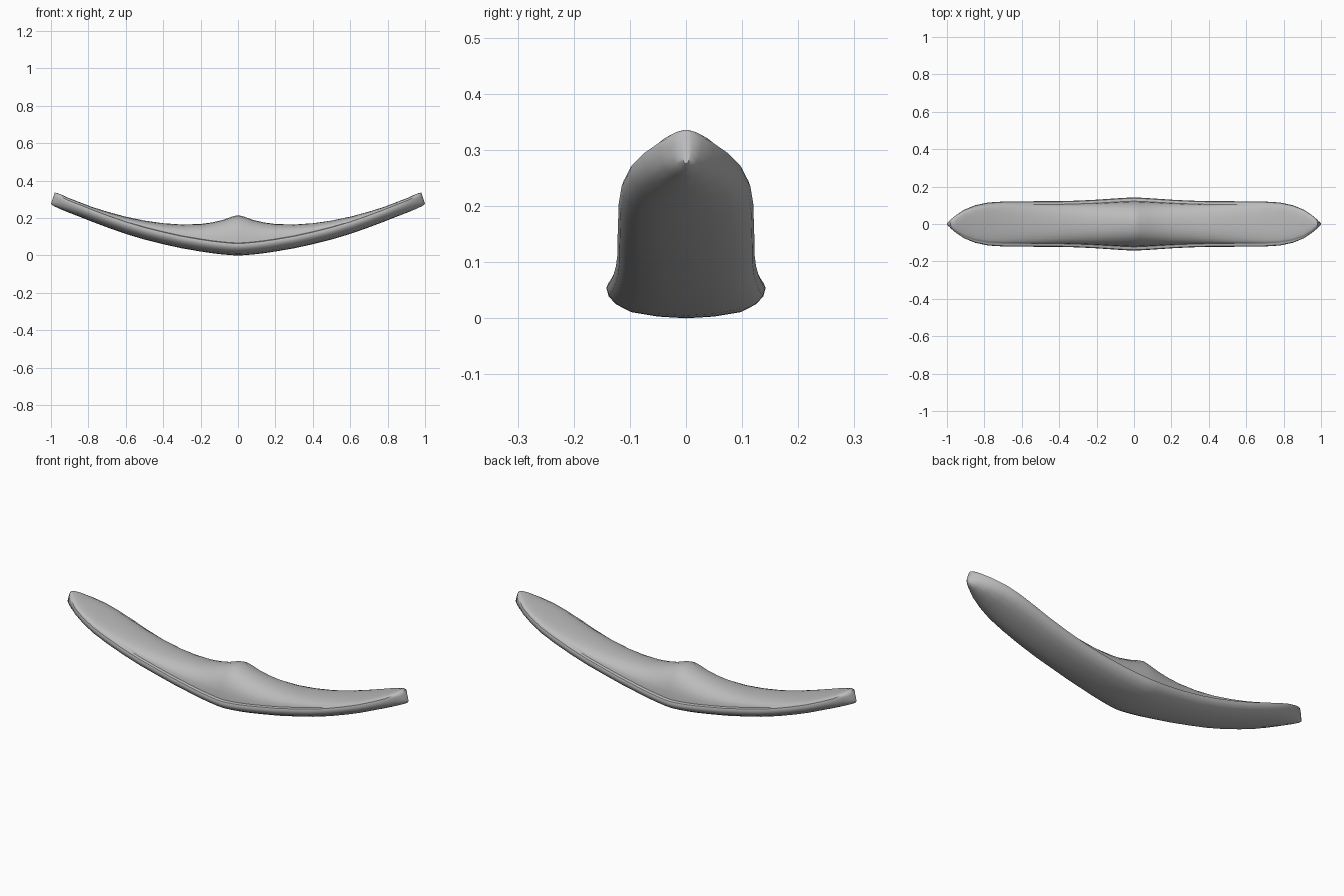
import bpy, bmesh, math

if "Cube" in bpy.data.objects:
    bpy.data.objects.remove(bpy.data.objects["Cube"])

# Profiles along the half length: x, bottom z, top z, half width
STATIONS = [
    (0.00, 0.000, 0.215, 0.142), (0.03, 0.001, 0.208, 0.141),
    (0.08, 0.005, 0.190, 0.138), (0.14, 0.012, 0.176, 0.134),
    (0.20, 0.021, 0.168, 0.130), (0.30, 0.038, 0.165, 0.125),
    (0.40, 0.060, 0.172, 0.122), (0.50, 0.085, 0.186, 0.122),
    (0.60, 0.115, 0.207, 0.121), (0.70, 0.150, 0.234, 0.120),
    (0.78, 0.180, 0.259, 0.115), (0.85, 0.208, 0.286, 0.100),
    (0.91, 0.231, 0.308, 0.076), (0.96, 0.252, 0.327, 0.047),
    (0.985, 0.264, 0.334, 0.028), (1.00, 0.275, 0.336, 0.010),
]


def half_section(b, t, w):
    """Underside, rounded rim, groove, then domed top."""
    rim = b + min(0.06, (t - b) * 0.78)
    pts = [(0, b), (0.35 * w, b + 0.003), (0.69 * w, b + 0.011),
           (0.88 * w, b + 0.025), (0.97 * w, b + 0.039),
           (w, rim - 0.006), (0.97 * w, rim + 0.004), (0.90 * w, rim + 0.006)]
    groove = rim + 0.007
    for i in range(7):
        a = math.radians(15 * i)
        pts.append((0.86 * w * math.cos(a) ** 0.85,
                    groove + (t - groove) * math.sin(a)))
    pts[-1] = (0, t)
    return pts


def ring(bm, x, b, t, w, sign):
    half = half_section(b, t, w)
    loop = half + [(-y, z) for y, z in reversed(half[1:-1])]
    verts = []
    for y, z in loop:
        # the blunt tips lean back towards the middle at the top
        lean = 0.02 * max(0, (x - 0.9) / 0.1) * (z - b) / (t - b)
        verts.append(bm.verts.new((sign * (x - lean), y, z)))
    return verts


# Curved body lofted from tip to tip
bm = bmesh.new()
rings = [ring(bm, *s, -1) for s in reversed(STATIONS)]
rings += [ring(bm, *s, 1) for s in STATIONS[1:]]
for r0, r1 in zip(rings, rings[1:]):
    n = len(r0)
    for i in range(n):
        j = (i + 1) % n
        bm.faces.new((r0[i], r0[j], r1[j], r1[i]))
bm.faces.new(rings[0])
bm.faces.new(rings[-1])
bmesh.ops.recalc_face_normals(bm, faces=bm.faces[:])
mesh = bpy.data.meshes.new("curved_body")
bm.to_mesh(mesh)
bm.free()
body = bpy.data.objects.new("curved_body", mesh)
bpy.context.collection.objects.link(body)

# Single grey
grey = bpy.data.materials.new("plain grey")
grey.diffuse_color = (0.5, 0.5, 0.5, 1)
grey.use_nodes = True
grey.node_tree.nodes["Principled BSDF"].inputs["Base Color"].default_value = grey.diffuse_color
mesh.materials.append(grey)

# Smooth shading with crisp groove
bpy.context.view_layer.objects.active = body
body.select_set(True)
bpy.ops.object.shade_smooth_by_angle(angle=math.radians(50))
